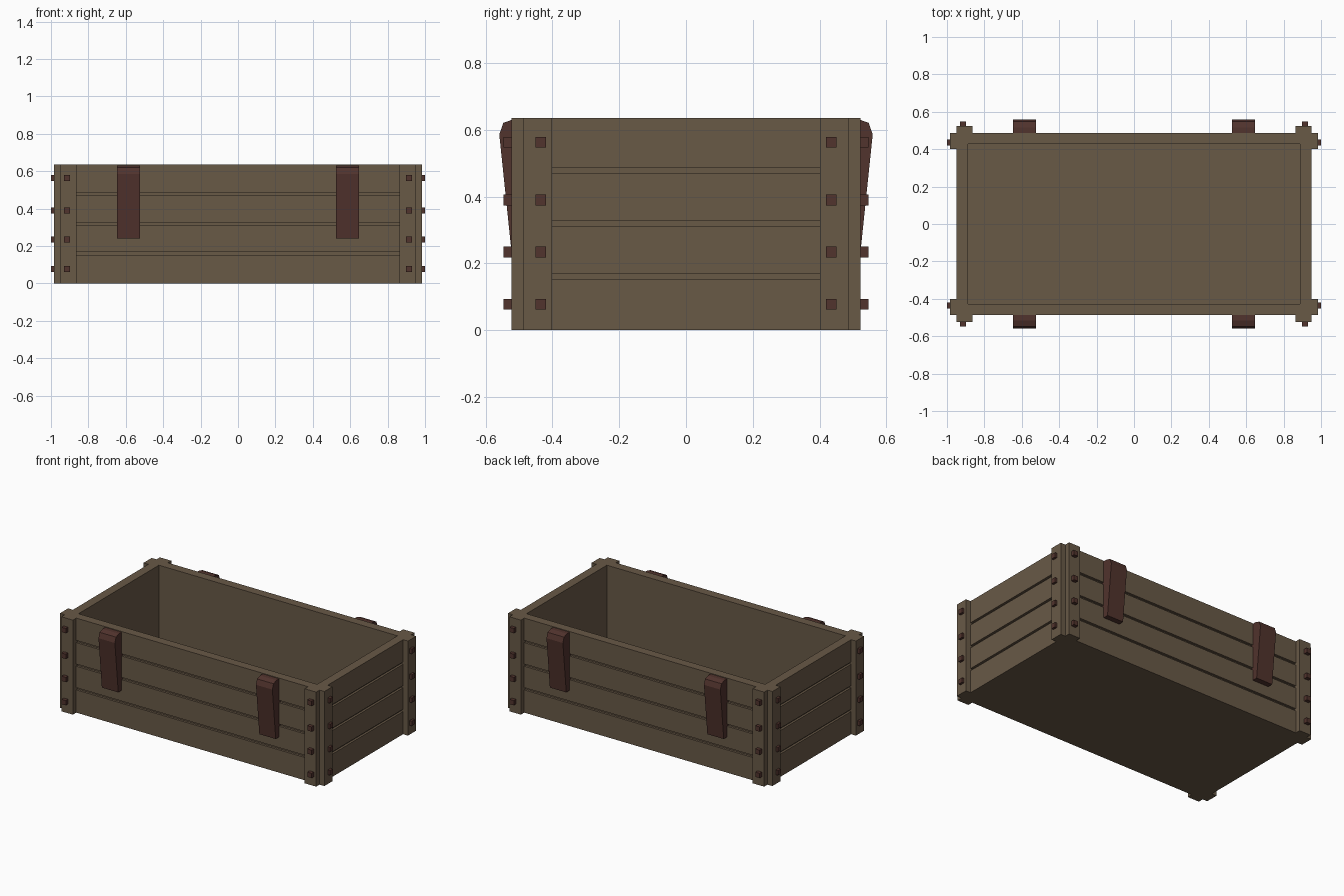
import bpy, bmesh

if "Cube" in bpy.data.objects:
    bpy.data.objects.remove(bpy.data.objects["Cube"])


def material(name, rgb):
    m = bpy.data.materials.new(name)
    m.diffuse_color = (*rgb, 1)
    m.use_nodes = True
    m.node_tree.nodes["Principled BSDF"].inputs["Base Color"].default_value = m.diffuse_color
    return m


WOOD = material("brown wood", (0.140, 0.100, 0.062))
RED = material("dark red brown", (0.082, 0.033, 0.026))


def finish(bm, name, mat):
    bmesh.ops.recalc_face_normals(bm, faces=bm.faces)
    me = bpy.data.meshes.new(name)
    bm.to_mesh(me)
    bm.free()
    me.materials.append(mat)
    ob = bpy.data.objects.new(name, me)
    bpy.context.collection.objects.link(ob)
    return ob


def box(name, x, y, z, mat):
    bm = bmesh.new()
    bmesh.ops.create_cube(bm, size=1)
    for v in bm.verts:
        v.co = [r[0] + (c + 0.5) * (r[1] - r[0]) for c, r in zip(v.co, (x, y, z))]
    return finish(bm, name, mat)


def span(sign, a, b):
    return tuple(sorted((sign * a, sign * b)))


HX, HY, TOP = 0.948, 0.487, 0.636
WALL, GROOVE, FLOOR = 0.06, 0.015, 0.03

# Crate body: rectangular rings (inset, height) up the grooved outside, down the inside
rings = [(0, 0)]
for z0, z1 in ((0.153, 0.168), (0.312, 0.327), (0.471, 0.486)):
    rings += [(0, z0), (GROOVE, z0), (GROOVE, z1), (0, z1)]
rings += [(0, TOP), (WALL, TOP), (WALL, FLOOR)]
bm = bmesh.new()
loops = [[bm.verts.new((sx * (HX - d), sy * (HY - d), z))
          for sx, sy in ((-1, -1), (1, -1), (1, 1), (-1, 1))] for d, z in rings]
for a, b in zip(loops, loops[1:]):
    for i in range(4):
        j = (i + 1) % 4
        bm.faces.new((a[i], a[j], b[j], b[i]))
bm.faces.new(loops[0])
bm.faces.new(loops[-1])
finish(bm, "crate_body", WOOD)

# Corner battens with square bolts
for sx in (-1, 1):
    for sy in (-1, 1):
        box("long_side_batten", span(sx, 0.863, HX), span(sy, HY - 0.02, 0.523), (0, TOP), WOOD)
        box("short_side_batten", span(sx, HX - 0.02, 0.984), span(sy, 0.401, HY), (0, TOP), WOOD)
        for z in (0.078, 0.234, 0.390, 0.563):
            zr = (z - 0.016, z + 0.016)
            box("long_side_bolt", span(sx, 0.899, 0.931), span(sy, 0.51, 0.547), zr, RED)
            box("short_side_bolt", span(sx, 0.97, 1.0), span(sy, 0.419, 0.451), zr, RED)

# Wedge shaped clasps on the long sides
profile = [(0.47, 0.24), (0.523, 0.24), (0.559, 0.586), (0.547, 0.621), (0.515, 0.632), (0.47, 0.632)]
for sx in (-1, 1):
    for sy in (-1, 1):
        bm = bmesh.new()
        face = bm.faces.new([bm.verts.new((sx * 0.586 - 0.061, sy * y, z)) for y, z in profile])
        ext = bmesh.ops.extrude_face_region(bm, geom=[face])
        for v in ext["geom"]:
            if isinstance(v, bmesh.types.BMVert):
                v.co.x += 0.122
        finish(bm, "clasp", RED)
